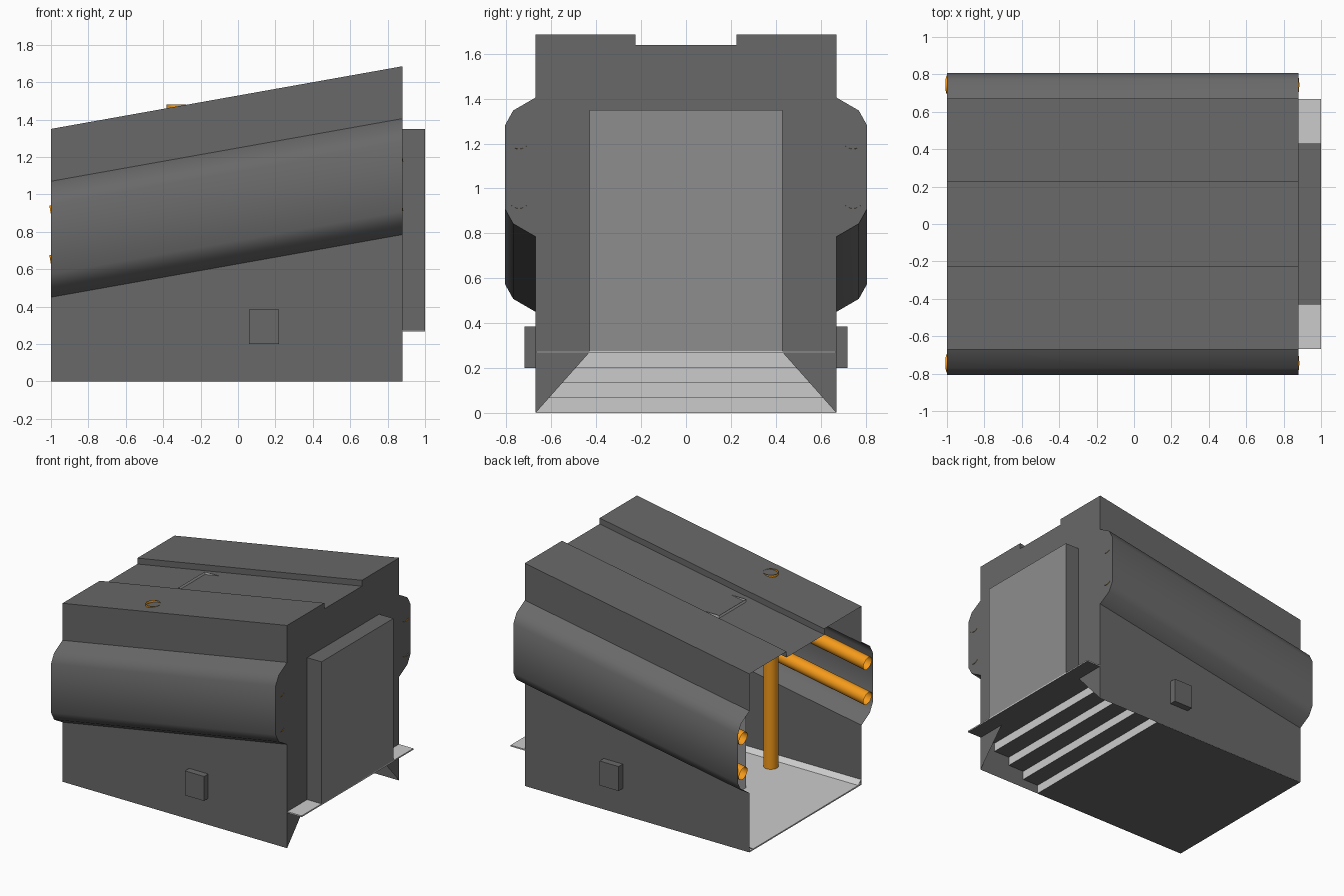
import bpy, bmesh, math
from mathutils import Vector

if "Cube" in bpy.data.objects:
    bpy.data.objects.remove(bpy.data.objects["Cube"])

X0, X1 = -1.0, 0.88            # open end and closed end of the hull
SLOPE = 0.335 / 1.88           # roof and side pods rise towards +x


def rise(x):
    return (x - X0) * SLOPE


def material(name, rgb):
    m = bpy.data.materials.new(name)
    m.diffuse_color = (*rgb, 1)
    m.use_nodes = True
    m.node_tree.nodes["Principled BSDF"].inputs["Base Color"].default_value = m.diffuse_color
    return m


DARK = material("dark_grey", (0.14, 0.14, 0.14))
PANEL = material("panel_grey", (0.27, 0.27, 0.27))
ORANGE = material("orange", (0.9, 0.32, 0.01))


def finish(name, bm, mats=(), angle=None):
    bmesh.ops.recalc_face_normals(bm, faces=bm.faces)
    me = bpy.data.meshes.new(name)
    bm.to_mesh(me)
    bm.free()
    ob = bpy.data.objects.new(name, me)
    bpy.context.collection.objects.link(ob)
    for m in mats:
        me.materials.append(m)
    if angle:
        bpy.ops.object.select_all(action='DESELECT')
        ob.select_set(True)
        bpy.context.view_layer.objects.active = ob
        bpy.ops.object.shade_smooth_by_angle(angle=math.radians(angle))
    return ob


def box(name, lo, hi, mats=()):
    bm = bmesh.new()
    bmesh.ops.create_cube(bm, size=1)
    for v in bm.verts:
        v.co = [(a + b) / 2 + c * (b - a) for a, b, c in zip(lo, hi, v.co)]
    return finish(name, bm, mats)


def tube(name, a, b, r, sides=24):
    # open-ended pipe between two points
    a, b = Vector(a), Vector(b)
    bm = bmesh.new()
    bmesh.ops.create_cone(bm, cap_ends=False, segments=sides, radius1=r, radius2=r,
                          depth=(b - a).length)
    rot = (b - a).to_track_quat('Z', 'Y')
    for v in bm.verts:
        v.co = rot @ v.co + (a + b) / 2
    return finish(name, bm, [ORANGE], 40)


# Hull shell: half cross-section at x = -1, mirrored, swept along the slope
half = [(0.67, 0), (0.67, 0.45), (0.77, 0.508), (0.807, 0.575), (0.807, 0.945),
        (0.77, 1.012), (0.67, 1.07), (0.67, 1.35), (0.225, 1.35), (0.225, 1.305)]
profile = half + [(-y, z) for y, z in reversed(half)]
bm = bmesh.new()
rings = [[bm.verts.new((x, y, z + (rise(x) if z else 0))) for y, z in profile]
         for x in (X0, X1)]
for i in range(len(profile) - 1):
    bm.faces.new((rings[0][i], rings[0][i + 1], rings[1][i + 1], rings[1][i]))
# closed end wall with a tapered opening over the steps
notch = [bm.verts.new((X1, y, 0.27)) for y in (-0.43, 0.43)]
bm.faces.new(rings[1] + notch)
finish("hull_shell", bm, [DARK], 35)

# Floor that climbs in four steps to the overhanging ledge
path = [(-1.0, 0.0)]
for i in range(4):
    x = 0.345 + i * 0.135
    path += [(x, i * 0.0665), (x, (i + 1) * 0.0665)]
path.append((1.0, 0.266))
T = 0.01
upper = [(x if x in (-1.0, 1.0) else x - T, z + T) for x, z in path]
bm = bmesh.new()
face = bm.faces.new([bm.verts.new((x, -0.668, z)) for x, z in path + upper[::-1]])
ext = bmesh.ops.extrude_face_region(bm, geom=[face])
for v in ext["geom"]:
    if isinstance(v, bmesh.types.BMVert):
        v.co.y = 0.668
bmesh.ops.recalc_face_normals(bm, faces=bm.faces)
for f in bm.faces:
    f.material_index = 1 if f.normal.z < -0.5 else 0
light = material("light_grey", (0.8, 0.8, 0.8))
finish("stepped_floor", bm, [light, DARK])

# End panel: dark box with a lighter face
panel = box("end_panel", (X1, -0.43, 0.272), (1.0, 0.43, 1.35), [DARK, PANEL])
for p in panel.data.polygons:
    if p.normal.x > 0.5:
        p.material_index = 1

for s, side in ((-1, "front"), (1, "back")):
    # Small block low on each flank
    ys = sorted((s * 0.66, s * 0.72))
    box(f"{side}_side_block", (0.06, ys[0], 0.20), (0.22, ys[1], 0.385), [DARK])
    # Two pipes inside each side pod
    for level, z in (("lower", 0.625), ("upper", 0.89)):
        tube(f"{side}_{level}_pipe", (X0, s * 0.744, z),
             (X1 - 0.005, s * 0.744, z + rise(X1)), 0.05)
    # Sloped skirting between floor and wall
    bm = bmesh.new()
    bm.faces.new([bm.verts.new((x, s * y, z)) for x, y, z in
                  ((X0, 0.63, T), (0.33, 0.63, T), (0.33, 0.668, 0.04), (X0, 0.668, 0.04))])
    finish(f"{side}_skirting", bm)

# Vertical pipe whose open top just breaks the roof
tube("vertical_pipe", (-0.33, -0.543, 0.005), (-0.33, -0.543, 1.48), 0.052)

# Square open shaft whose rim just breaks the roof channel
bm = bmesh.new()
corners = [(-0.39, -0.16), (-0.07, -0.16), (-0.07, 0.16), (-0.39, 0.16)]
low, top = [[bm.verts.new((x, y, z)) for x, y in corners] for z in (T, 1.435)]
for i in range(4):
    j = (i + 1) % 4
    bm.faces.new((low[i], low[j], top[j], top[i]))
finish("central_shaft", bm)
